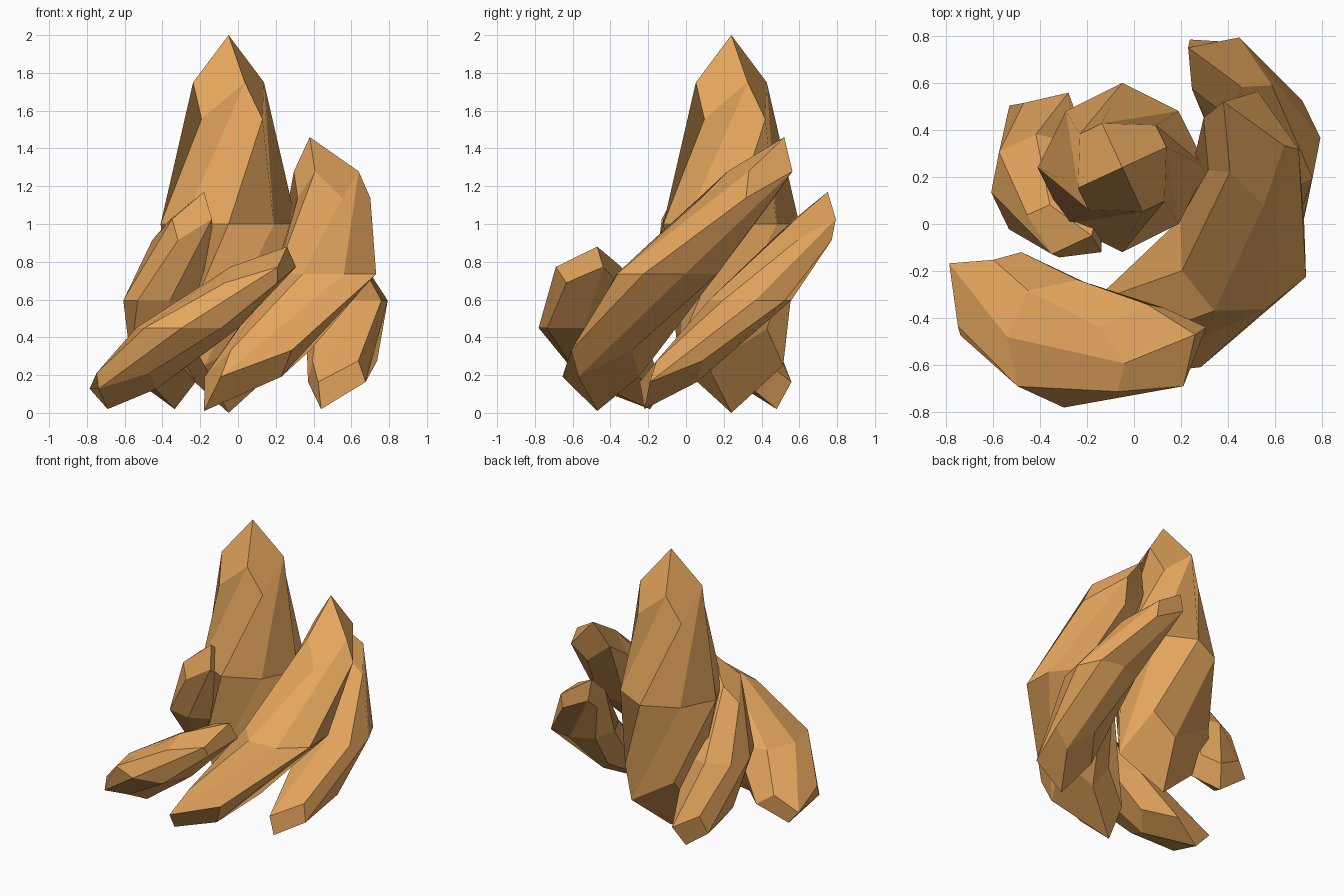
import bpy, bmesh
from math import radians, atan2, hypot, cos, sin
from mathutils import Vector

if "Cube" in bpy.data.objects:
    bpy.data.objects.remove(bpy.data.objects["Cube"])

AXIS = Vector((-0.05, 0.24))   # vertical axis the whole cluster swirls round
TWIST = radians(93)            # twist per unit of height
TAPER = 0.2                    # loss of width per unit of height
PHASE = radians(-3)            # common facet direction before twisting

mat = bpy.data.materials.new("amber")
mat.diffuse_color = (0.78, 0.38, 0.11, 1)
mat.use_nodes = True
mat.node_tree.nodes["Principled BSDF"].inputs["Base Color"].default_value = mat.diffuse_color


def swirl(x, y, z):
    """Taper and twist a point (relative to the axis) by its height."""
    s, a = 1 - TAPER * z, TWIST * z
    return Vector((AXIS.x + s * (x * cos(a) - y * sin(a)),
                   AXIS.y + s * (x * sin(a) + y * cos(a)), z))


def unswirl(p):
    """Inverse of swirl, giving the straight-standing position."""
    dx, dy = p[0] - AXIS.x, p[1] - AXIS.y
    r = hypot(dx, dy) / (1 - TAPER * p[2])
    a = atan2(dy, dx) - TWIST * p[2]
    return Vector((r * cos(a), r * sin(a), p[2]))


def crystal(name, bottom, top, radius):
    lo, hi = unswirl(bottom), unswirl(top)
    bm = bmesh.new()
    bmesh.ops.create_cube(bm, size=2)
    bmesh.ops.subdivide_edges(bm, edges=bm.edges[:], cuts=1, use_grid_fill=True)
    for v in bm.verts:
        # round the subdivided cube: face centres, edge middles, corners
        n = sum(abs(c) > 0.5 for c in v.co)
        x, y, z = v.co * (1, 0.75, 5 / 9)[n - 1]
        c = lo.lerp(hi, (z + 1) / 2)
        x, y = x * cos(PHASE - radians(45)) - y * sin(PHASE - radians(45)), \
            x * sin(PHASE - radians(45)) + y * cos(PHASE - radians(45))
        v.co = swirl(c.x + radius * x, c.y + radius * y, c.z)
    bmesh.ops.recalc_face_normals(bm, faces=bm.faces[:])
    me = bpy.data.meshes.new(name)
    bm.to_mesh(me)
    bm.free()
    me.materials.append(mat)
    bpy.context.collection.objects.link(bpy.data.objects.new(name, me))


# Tall centre crystal and the four smaller ones swirling round it
crystal("centre_crystal", (-0.05, 0.24, 0.0), (-0.05, 0.24, 2.0), 0.424)
crystal("right_front_crystal", (-0.18, -0.47, 0.01), (0.38, 0.52, 1.46), 0.325)
crystal("left_front_crystal", (-0.69, -0.19, 0.02), (0.26, -0.47, 0.88), 0.30)
crystal("left_back_crystal", (-0.335, 0.48, 0.02), (-0.18, -0.05, 1.17), 0.25)
crystal("right_back_crystal", (0.44, -0.22, 0.02), (0.23, 0.75, 1.17), 0.25)
